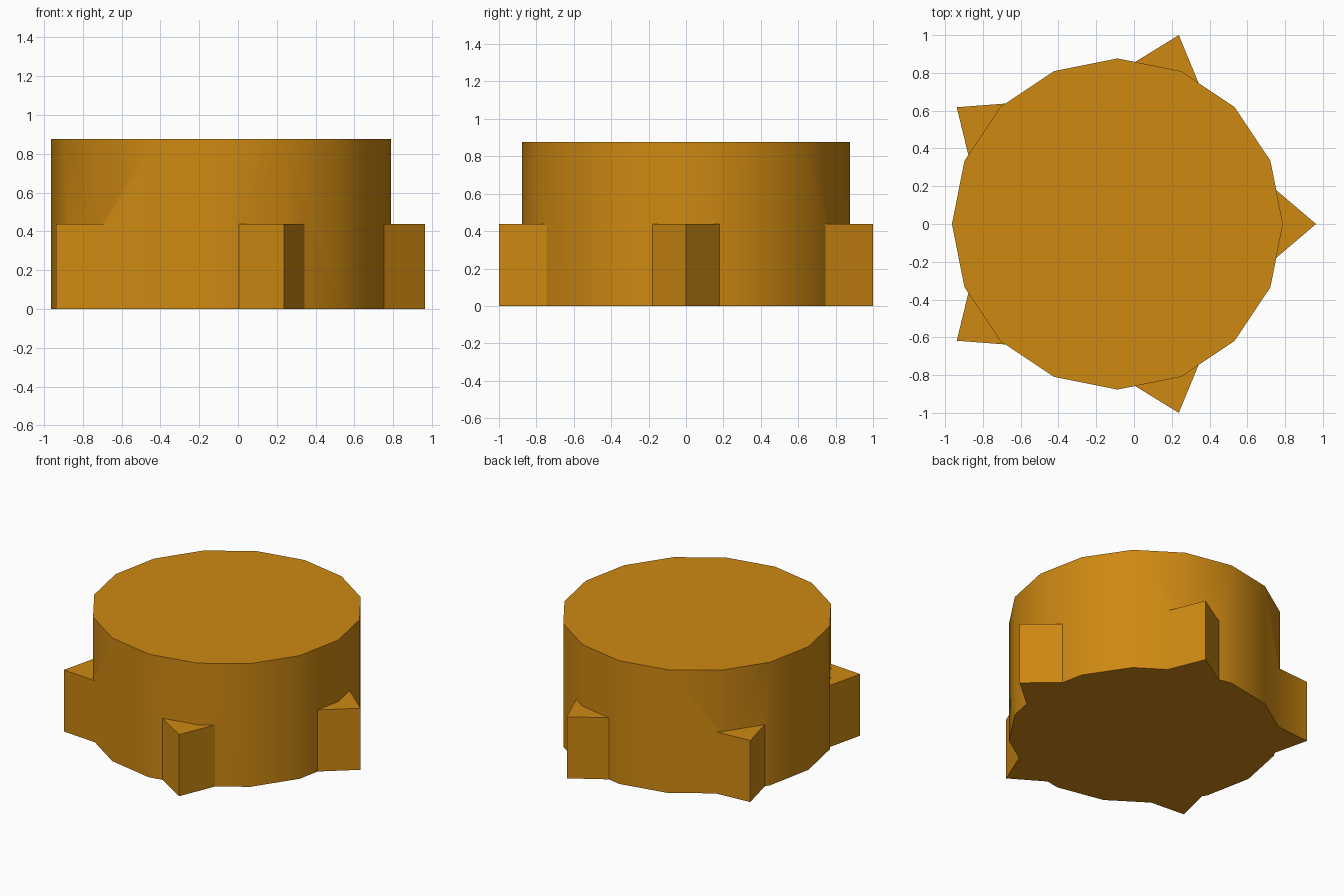
import bpy, bmesh, math

if "Cube" in bpy.data.objects:
    bpy.data.objects.remove(bpy.data.objects["Cube"])

R = 1.0515             # star tip radius
DRUM = R / 1.2         # drum radius, also its height
INNER = DRUM * 0.8     # star valley radius
CX = -(R - DRUM) / 2   # shared axis, so the whole is centred in x


def prism(name, radii, height):
    """Upright prism whose outline cycles through the given radii."""
    bm = bmesh.new()
    n = len(radii)
    base = bm.faces.new([bm.verts.new((CX + r * math.cos(math.tau * i / n),
                                       r * math.sin(math.tau * i / n), 0))
                         for i, r in enumerate(radii)])
    top = bmesh.ops.extrude_face_region(bm, geom=[base], use_keep_orig=True)
    bmesh.ops.translate(bm, vec=(0, 0, height),
                        verts=[v for v in top["geom"] if isinstance(v, bmesh.types.BMVert)])
    bmesh.ops.recalc_face_normals(bm, faces=bm.faces)
    mesh = bpy.data.meshes.new(name)
    bm.to_mesh(mesh)
    bm.free()
    mesh.materials.append(amber)
    obj = bpy.data.objects.new(name, mesh)
    bpy.context.collection.objects.link(obj)
    return obj


amber = bpy.data.materials.new("amber")
amber.diffuse_color = (0.62, 0.25, 0.006, 1)
amber.use_nodes = True
amber.node_tree.nodes["Principled BSDF"].inputs["Base Color"].default_value = amber.diffuse_color

# Sixteen-sided drum, with a half-height five-pointed star base
drum = prism("drum", [DRUM] * 16, DRUM)
star = prism("star_base", [R, INNER] * 5, DRUM / 2)

# Fuse the star into the drum so that only its points stick out
bpy.context.view_layer.objects.active = drum
drum.select_set(True)
fuse = drum.modifiers.new("fuse", "BOOLEAN")
fuse.operation = "UNION"
fuse.solver = "EXACT"
fuse.object = star
bpy.ops.object.modifier_apply(modifier=fuse.name)
bpy.data.objects.remove(star)

bpy.ops.object.shade_smooth_by_angle(angle=math.radians(30))
